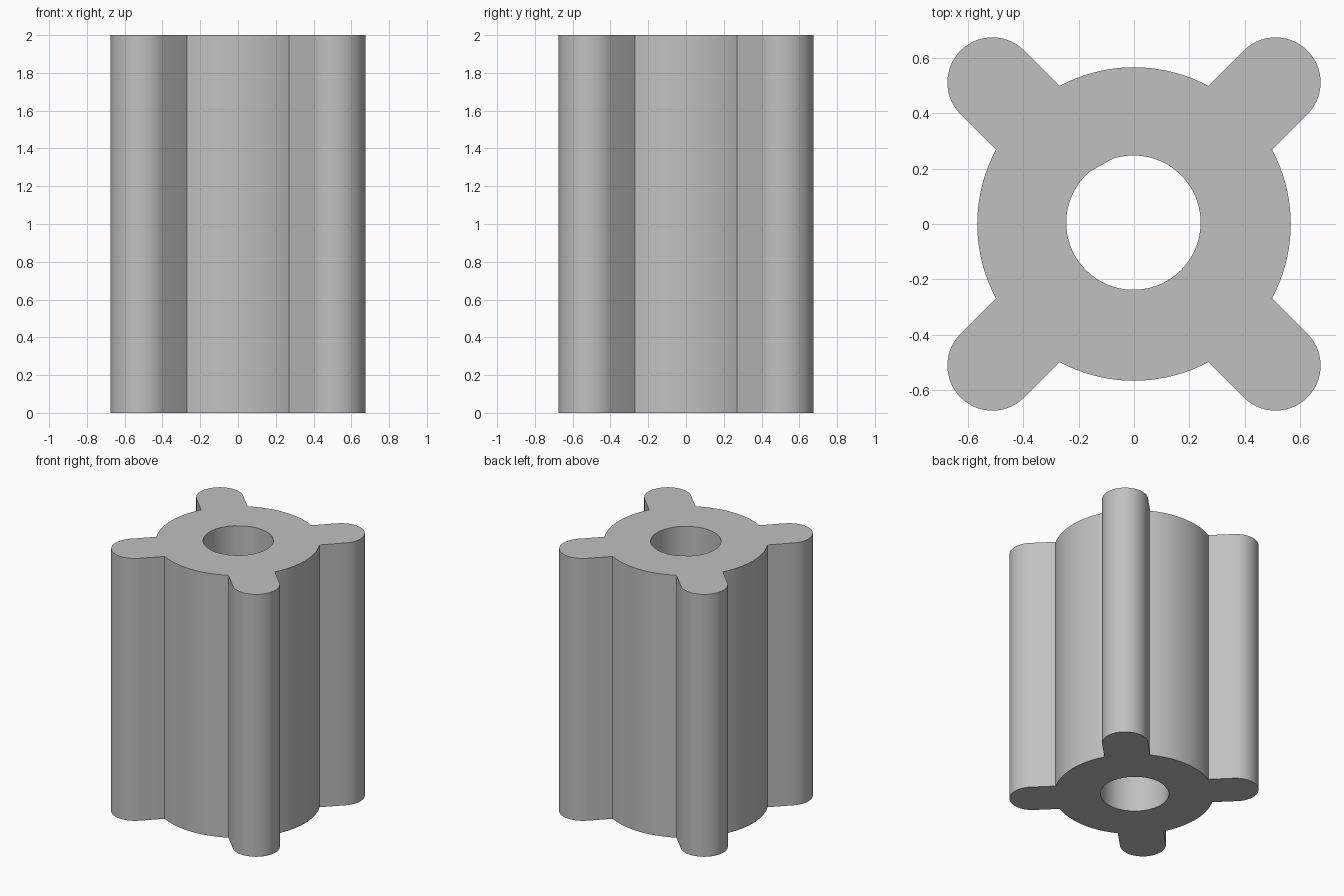
import bpy, bmesh, math
from mathutils import Vector, Matrix

cube = bpy.data.objects.get("Cube")
if cube:
    bpy.data.objects.remove(cube, do_unlink=True)

HEIGHT = 2.0
BODY_R = 0.567      # central barrel
ARM_R = 0.163       # half width and tip radius of each rib
ARM_C = 0.512       # x and y of the rib tip centre
BORE_R = 0.243


def arc(centre, radius, start, end, steps):
    """Points along an arc, angles in degrees, both ends included."""
    pts = []
    for i in range(steps + 1):
        a = math.radians(start + (end - start) * i / steps)
        pts.append(Vector((centre[0] + radius * math.cos(a),
                           centre[1] + radius * math.sin(a), 0)))
    return pts


def add_loop(bm, pts):
    verts = [bm.verts.new(p) for p in pts]
    return [bm.edges.new((v, verts[(i + 1) % len(verts)])) for i, v in enumerate(verts)]


# Outline: rounded rib tip followed by a barrel arc, repeated four times
root = math.degrees(math.asin(ARM_R / BODY_R))
quarter = arc((ARM_C, ARM_C), ARM_R, -45, 135, 28)
quarter += arc((0, 0), BODY_R, 45 + root, 135 - root, 20)
outline = [Matrix.Rotation(k * math.pi / 2, 3, 'Z') @ p for k in range(4) for p in quarter]

# Bore: a circle with one small flat
bore = arc((-0.002, 0.005), BORE_R, 131, 468, 64)

bm = bmesh.new()
edges = add_loop(bm, outline) + add_loop(bm, bore)
bmesh.ops.triangle_fill(bm, edges=edges, use_beauty=True, normal=(0, 0, 1))
result = bmesh.ops.extrude_face_region(bm, geom=bm.faces[:])
top = [g for g in result["geom"] if isinstance(g, bmesh.types.BMVert)]
bmesh.ops.translate(bm, verts=top, vec=(0, 0, HEIGHT))
bmesh.ops.recalc_face_normals(bm, faces=bm.faces[:])

mesh = bpy.data.meshes.new("ribbed_sleeve")
bm.to_mesh(mesh)
bm.free()
sleeve = bpy.data.objects.new("ribbed_sleeve", mesh)
bpy.context.collection.objects.link(sleeve)

# Plain grey material
grey = bpy.data.materials.new("plain_grey")
grey.use_nodes = True
colour = (0.53, 0.53, 0.53, 1)
grey.diffuse_color = colour
grey.node_tree.nodes["Principled BSDF"].inputs["Base Color"].default_value = colour
mesh.materials.append(grey)

# Smooth curved walls, crisp rims and rib roots
bpy.ops.object.select_all(action='DESELECT')
sleeve.select_set(True)
bpy.context.view_layer.objects.active = sleeve
bpy.ops.object.shade_smooth_by_angle(angle=math.radians(30))
